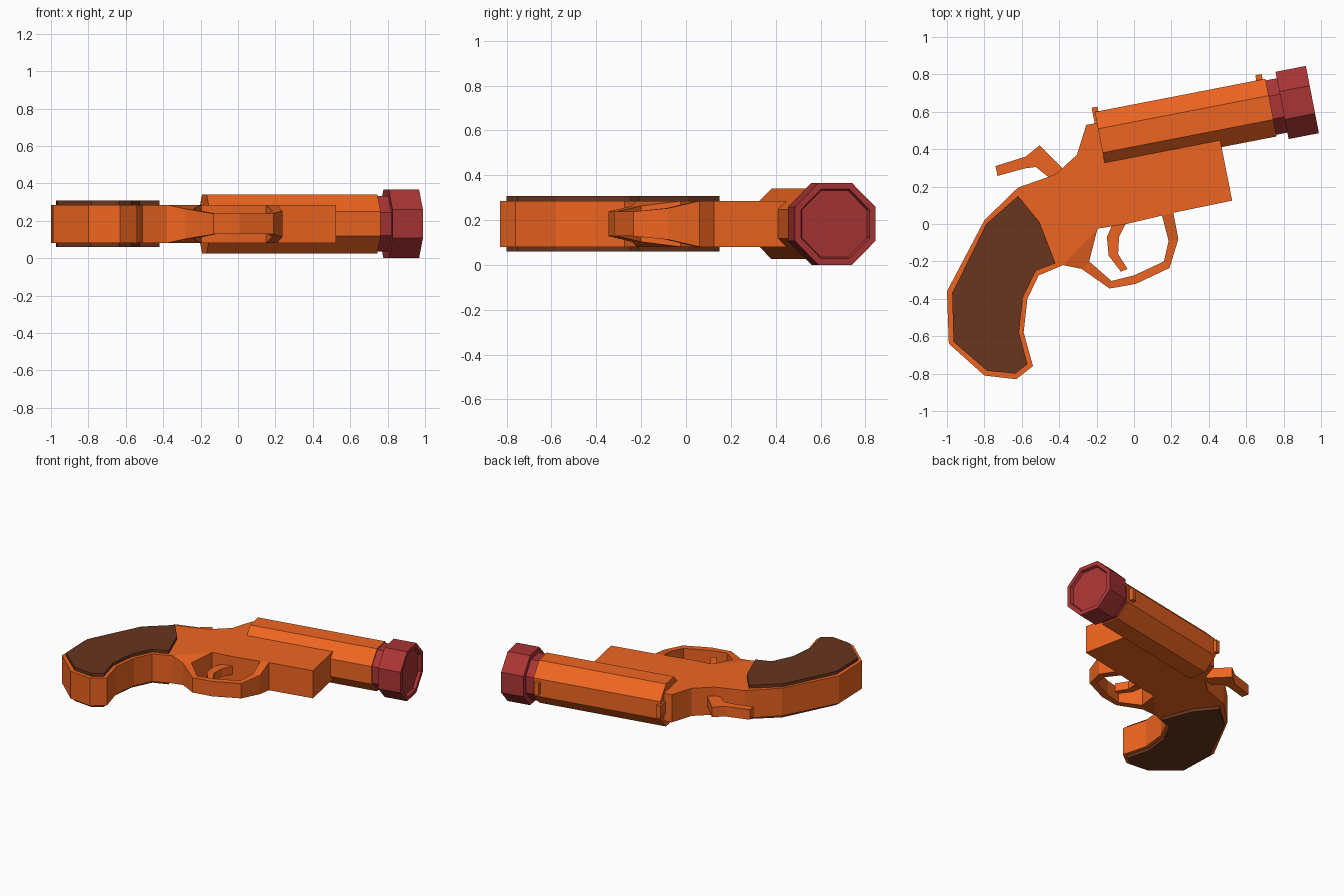
import bpy, bmesh
from math import pi, cos, sin, radians

if "Cube" in bpy.data.objects:
    bpy.data.objects.remove(bpy.data.objects["Cube"])

ZC = 0.183                      # mid-plane height of the whole model
ANG = radians(11)               # barrel tilt in the xy plane
OX, OY = -0.18, 0.445           # rear centre of the barrel axis
U = (cos(ANG), sin(ANG))


def material(name, rgb):
    m = bpy.data.materials.new(name)
    m.diffuse_color = (*rgb, 1)
    m.use_nodes = True
    m.node_tree.nodes["Principled BSDF"].inputs["Base Color"].default_value = m.diffuse_color
    return m


ORANGE = material("orange_plastic", (0.86, 0.13, 0.015))
RED = material("red_plastic", (0.40, 0.035, 0.035))
BROWN = material("brown_grip", (0.14, 0.035, 0.013))


def finish(bm, name, mat):
    bmesh.ops.recalc_face_normals(bm, faces=bm.faces)
    me = bpy.data.meshes.new(name)
    bm.to_mesh(me)
    bm.free()
    me.materials.append(mat)
    ob = bpy.data.objects.new(name, me)
    bpy.context.collection.objects.link(ob)
    return ob


def plate(name, pts, z0, z1, mat):
    """Outline in xy extruded from z0 to z1."""
    bm = bmesh.new()
    f = bm.faces.new([bm.verts.new((x, y, z0)) for x, y in pts])
    ext = bmesh.ops.extrude_face_region(bm, geom=[f])
    verts = [v for v in ext["geom"] if isinstance(v, bmesh.types.BMVert)]
    bmesh.ops.translate(bm, verts=verts, vec=(0, 0, z1 - z0))
    return finish(bm, name, mat)


def axis_point(t, v, z=0):
    """Point at t along the barrel, v across it and z off the mid-plane."""
    return (OX + t * U[0] - v * U[1], OY + t * U[1] + v * U[0], ZC + z)


def octagon_tube(name, profile, mat):
    """Eight-sided lathe along the barrel axis; profile is (t, flat radius)."""
    bm = bmesh.new()
    rings = []
    for t, r in profile:
        c = r / cos(pi / 8)
        rings.append([bm.verts.new(axis_point(t, c * cos(a), c * sin(a)))
                      for a in [pi / 8 + k * pi / 4 for k in range(8)]])
    for a, b in zip(rings, rings[1:]):
        for k in range(8):
            j = (k + 1) % 8
            bm.faces.new((a[k], a[j], b[j], b[k]))
    bm.faces.new(rings[0])
    bm.faces.new(rings[-1])
    return finish(bm, name, mat)


# Frame with grip core
body = [(-0.255, 0.53), (-0.20, 0.54), (-0.15, 0.50), (0.445, 0.53),
        (0.525, 0.125), (0.21, 0.06), (0.15, 0.045), (-0.04, 0.0),
        (-0.195, -0.025), (-0.38, -0.22), (-0.51, -0.275), (-0.57, -0.40),
        (-0.59, -0.58), (-0.54, -0.76), (-0.63, -0.83), (-0.80, -0.81),
        (-0.99, -0.64), (-1.0, -0.36), (-0.80, 0.02), (-0.62, 0.195),
        (-0.42, 0.265), (-0.305, 0.37)]
plate("frame", body, ZC - 0.102, ZC + 0.102, ORANGE)

# Trigger guard: outer point, inner point, half thickness
guard = [((-0.38, -0.22), (-0.195, -0.025), 0.102),
         ((-0.28, -0.24), (-0.24, -0.20), 0.08),
         ((-0.13, -0.345), (-0.12, -0.305), 0.055),
         ((0.01, -0.32), (0.0, -0.275), 0.055),
         ((0.19, -0.235), (0.16, -0.20), 0.055),
         ((0.237, -0.08), (0.185, -0.09), 0.07),
         ((0.21, 0.06), (0.15, 0.045), 0.102)]
bm = bmesh.new()
sections = []
for o, i, h in guard:
    sections.append([bm.verts.new((*p, ZC + s * h))
                     for p, s in ((o, 1), (i, 1), (i, -1), (o, -1))])
for a, b in zip(sections, sections[1:]):
    for k in range(4):
        j = (k + 1) % 4
        bm.faces.new((a[k], a[j], b[j], b[k]))
finish(bm, "trigger_guard", ORANGE)

# Grip panels on both sides
panel = [(-0.62, 0.15), (-0.505, 0.01), (-0.42, -0.21), (-0.525, -0.25),
         (-0.595, -0.395), (-0.615, -0.58), (-0.57, -0.75), (-0.635, -0.80),
         (-0.785, -0.785), (-0.965, -0.63), (-0.972, -0.37), (-0.79, 0.0)]
for side, s in (("upper", 1), ("lower", -1)):
    plate("grip_panel_" + side, panel, ZC + s * 0.09, ZC + s * 0.124, BROWN)

# Hammer and trigger
hammer = [(-0.74, 0.31), (-0.58, 0.36), (-0.505, 0.42), (-0.375, 0.29),
          (-0.42, 0.22), (-0.525, 0.305), (-0.585, 0.297), (-0.73, 0.257)]
plate("hammer", hammer, ZC - 0.037, ZC + 0.037, ORANGE)
trigger = [(-0.11, 0.01), (-0.145, -0.07), (-0.135, -0.17), (-0.07, -0.255),
           (-0.035, -0.24), (-0.085, -0.16), (-0.08, -0.07), (-0.035, 0.02)]
plate("trigger", trigger, ZC - 0.03, ZC + 0.03, ORANGE)

# Barrel and the stepped muzzle cap with a shallow recess
octagon_tube("barrel", [(0, 0.157), (0.93, 0.157)], ORANGE)
octagon_tube("muzzle_cap", [(0.92, 0.148), (0.99, 0.148), (0.99, 0.183),
                            (1.155, 0.183), (1.155, 0.155), (1.135, 0.148)], RED)

# Sights
for name, t0, t1, v0, v1 in (("front_sight", 0.88, 0.915, 0.14, 0.185),
                             ("rear_sight", -0.012, 0.02, 0.09, 0.182)):
    pts = [axis_point(t, v)[:2] for t, v in
           ((t0, v0), (t1, v0), (t1, v1), (t0, v1))]
    plate(name, pts, ZC - 0.045, ZC + 0.045, ORANGE)
